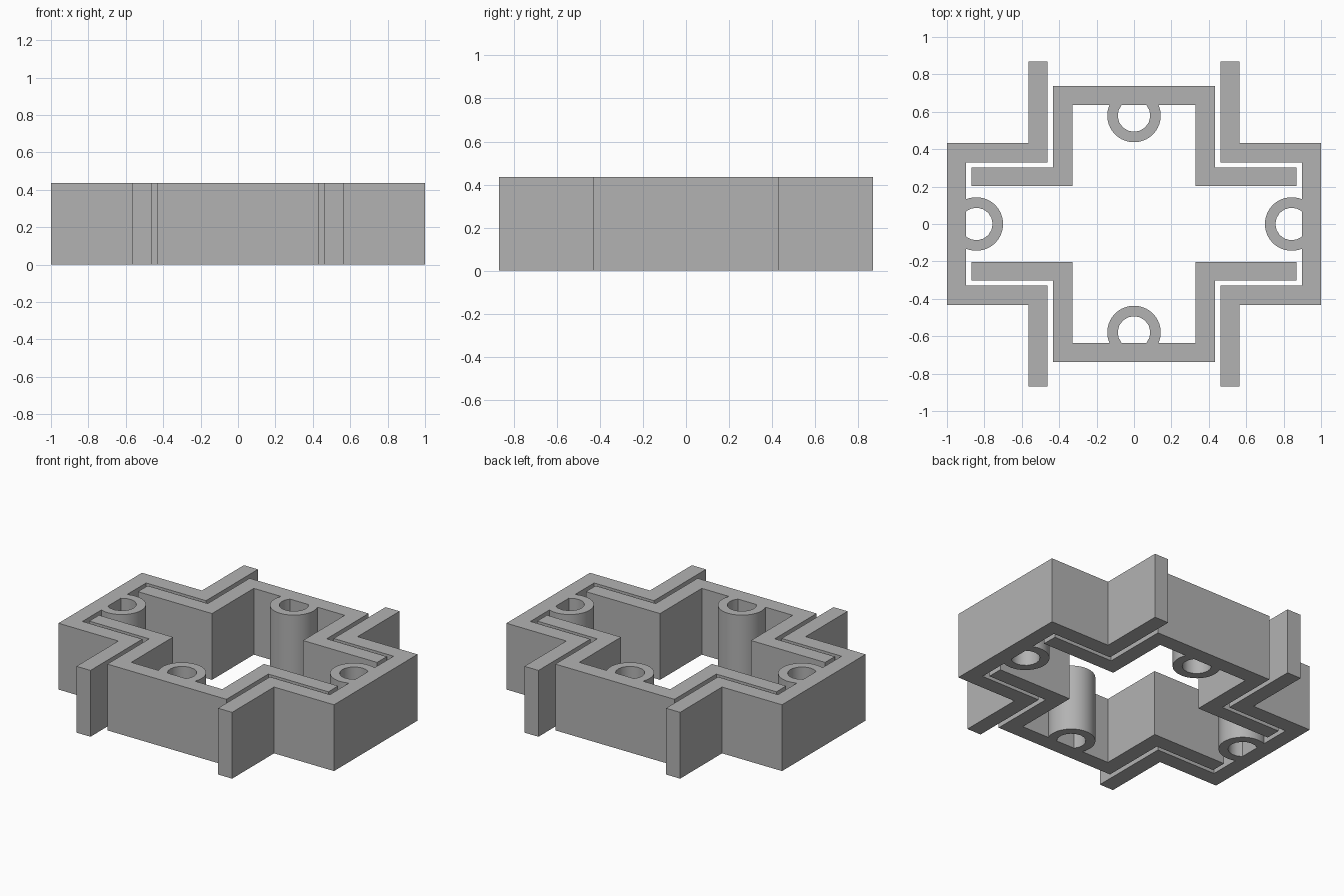
import bpy
import bmesh
from math import acos, cos, sin, pi
from mathutils import Matrix

cube = bpy.data.objects.get("Cube")
if cube:
    bpy.data.objects.remove(cube, do_unlink=True)

HEIGHT = 0.435
TUBE_R, HOLE_R, TUBE_INSET = 0.143, 0.087, 0.055

grey = bpy.data.materials.new("plain grey")
grey.use_nodes = True
grey.diffuse_color = (0.45, 0.45, 0.45, 1)
grey.node_tree.nodes["Principled BSDF"].inputs["Base Color"].default_value = grey.diffuse_color


def extrude_outline(name, outline, angle, smooth=False):
    """Extrude a closed outline upwards, turned about the model's centre."""
    bm = bmesh.new()
    face = bm.faces.new([bm.verts.new((x, y, 0)) for x, y in outline])
    top = bmesh.ops.extrude_face_region(bm, geom=[face], use_keep_orig=True)
    verts = [v for v in top["geom"] if isinstance(v, bmesh.types.BMVert)]
    bmesh.ops.translate(bm, verts=verts, vec=(0, 0, HEIGHT))
    bmesh.ops.recalc_face_normals(bm, faces=bm.faces)
    bm.transform(Matrix.Rotation(angle, 4, "Z"))
    mesh = bpy.data.meshes.new(name)
    bm.to_mesh(mesh)
    bm.free()
    mesh.materials.append(grey)
    obj = bpy.data.objects.new(name, mesh)
    bpy.context.collection.objects.link(obj)
    if smooth:
        bpy.ops.object.select_all(action="DESELECT")
        obj.select_set(True)
        bpy.context.view_layer.objects.active = obj
        bpy.ops.object.shade_smooth_by_angle(angle=pi / 6)


def arc(radius, centre, steps):
    """Arc bulging inwards, with both ends on the wall's inner face."""
    start = acos(TUBE_INSET / radius)
    sweep = 2 * (pi - start)
    return [(centre + radius * cos(start + sweep * i / steps),
             radius * sin(start + sweep * i / steps)) for i in range(steps + 1)]


def bracket(side, angle, outer, inner, half, half_in, foot_out, foot_in, reach):
    """Stepped wall with two feet, plus the tube on its inner face."""
    upper = [(outer, half), (foot_out, half), (foot_out, reach),
             (foot_in, reach), (foot_in, half_in), (inner, half_in)]
    lower = [(x, -y) for x, y in reversed(upper)]
    extrude_outline(side + "_bracket", upper + lower, angle)
    centre = inner - TUBE_INSET
    ring = arc(TUBE_R, centre, 32) + arc(HOLE_R, centre, 12)[::-1]
    extrude_outline(side + "_tube", ring, angle, smooth=True)


# Wide brackets on the sides, narrow ones nested between them
for side, angle in (("left", 0), ("right", pi)):
    bracket(side, angle, 1.0, 0.898, 0.433, 0.33, 0.565, 0.463, 0.868)
for side, angle in (("back", pi / 2), ("front", -pi / 2)):
    bracket(side, angle, 0.737, 0.635, 0.432, 0.33, 0.303, 0.202, 0.868)
